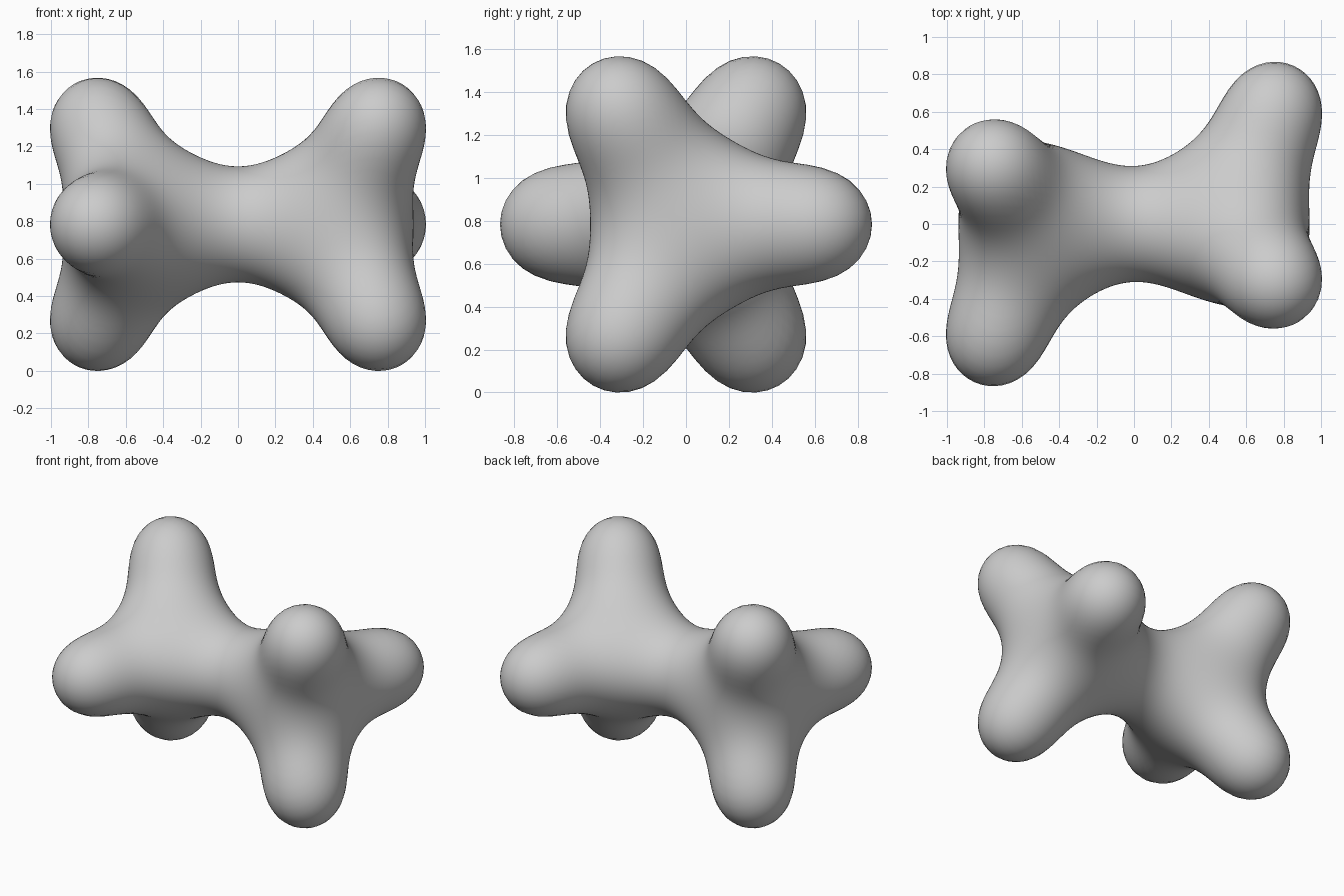
import bpy, bmesh, math
from mathutils import Vector

# Remove the default cube
cube = bpy.data.objects.get("Cube")
if cube:
    bpy.data.objects.remove(cube, do_unlink=True)

# Soft blobs: a small waist, then one core and three lobes at each end, staggered
CORE_X, LOBE_X, LOBE_R = 0.5, 0.757, 0.632
SEGMENTS, RINGS = 96, 64

# Each blob: centre, weight, falloff
end = [(Vector((CORE_X, 0, 0)), 1.73, 6.0)]
for k in range(3):
    a = math.tau * k / 3
    end.append((Vector((LOBE_X, LOBE_R * math.cos(a), LOBE_R * math.sin(a))), 1.3, 5.0))
blobs = end + [(-c, w, f) for c, w, f in end]
blobs.append((Vector(), 0.86, 6.0))


def density(p):
    return sum(w * math.exp(-f * (p - c).length_squared) for c, w, f in blobs)


def skin_point(origin, direction):
    """First point along a ray where the blended blobs end."""
    step, t = 0.05, 0.1
    while t < 2 and density(origin + direction * t) > 1:
        t += step
    low, high = t - step, t
    for _ in range(14):
        mid = (low + high) / 2
        if density(origin + direction * mid) > 1:
            low = mid
        else:
            high = mid
    return origin + direction * high


# Half of the body: rings from the end face to the waist, around the x axis
bm = bmesh.new()
origin = Vector((0.42, 0, 0))
pole = bm.verts.new(skin_point(origin, Vector((1, 0, 0))))
columns = []
for s in range(SEGMENTS):
    a = math.tau * s / SEGMENTS
    out = Vector((0, math.cos(a), math.sin(a)))
    waist = skin_point(Vector(), out)
    widest = math.pi - math.atan2(waist.length, origin.x)
    column = []
    for r in range(1, RINGS):
        phi = widest * r / RINGS
        ray = Vector((math.cos(phi), 0, 0)) + out * math.sin(phi)
        column.append(bm.verts.new(skin_point(origin, ray)))
    column.append(bm.verts.new(waist))
    columns.append(column)

for s in range(SEGMENTS):
    a, b = columns[s], columns[(s + 1) % SEGMENTS]
    bm.faces.new((pole, a[0], b[0]))
    for r in range(RINGS - 1):
        bm.faces.new((a[r], a[r + 1], b[r + 1], b[r]))

# Other half: the same shape turned through the centre, welded at the waist
copy = bmesh.ops.duplicate(bm, geom=bm.verts[:] + bm.edges[:] + bm.faces[:])
for item in copy["geom"]:
    if isinstance(item, bmesh.types.BMVert):
        item.co = -item.co
bmesh.ops.remove_doubles(bm, verts=bm.verts[:], dist=0.0005)
bmesh.ops.recalc_face_normals(bm, faces=bm.faces[:])

# Stand on the ground, smooth all over
floor = min(v.co.z for v in bm.verts)
for v in bm.verts:
    v.co.z -= floor
for f in bm.faces:
    f.smooth = True

mesh = bpy.data.meshes.new("lobed_body")
bm.to_mesh(mesh)
bm.free()
body = bpy.data.objects.new("lobed_body", mesh)
bpy.context.collection.objects.link(body)

# Plain grey surface
grey = bpy.data.materials.new("light_grey")
grey.use_nodes = True
colour = (0.6, 0.6, 0.6, 1)
grey.diffuse_color = colour
grey.node_tree.nodes["Principled BSDF"].inputs["Base Color"].default_value = colour
mesh.materials.append(grey)
